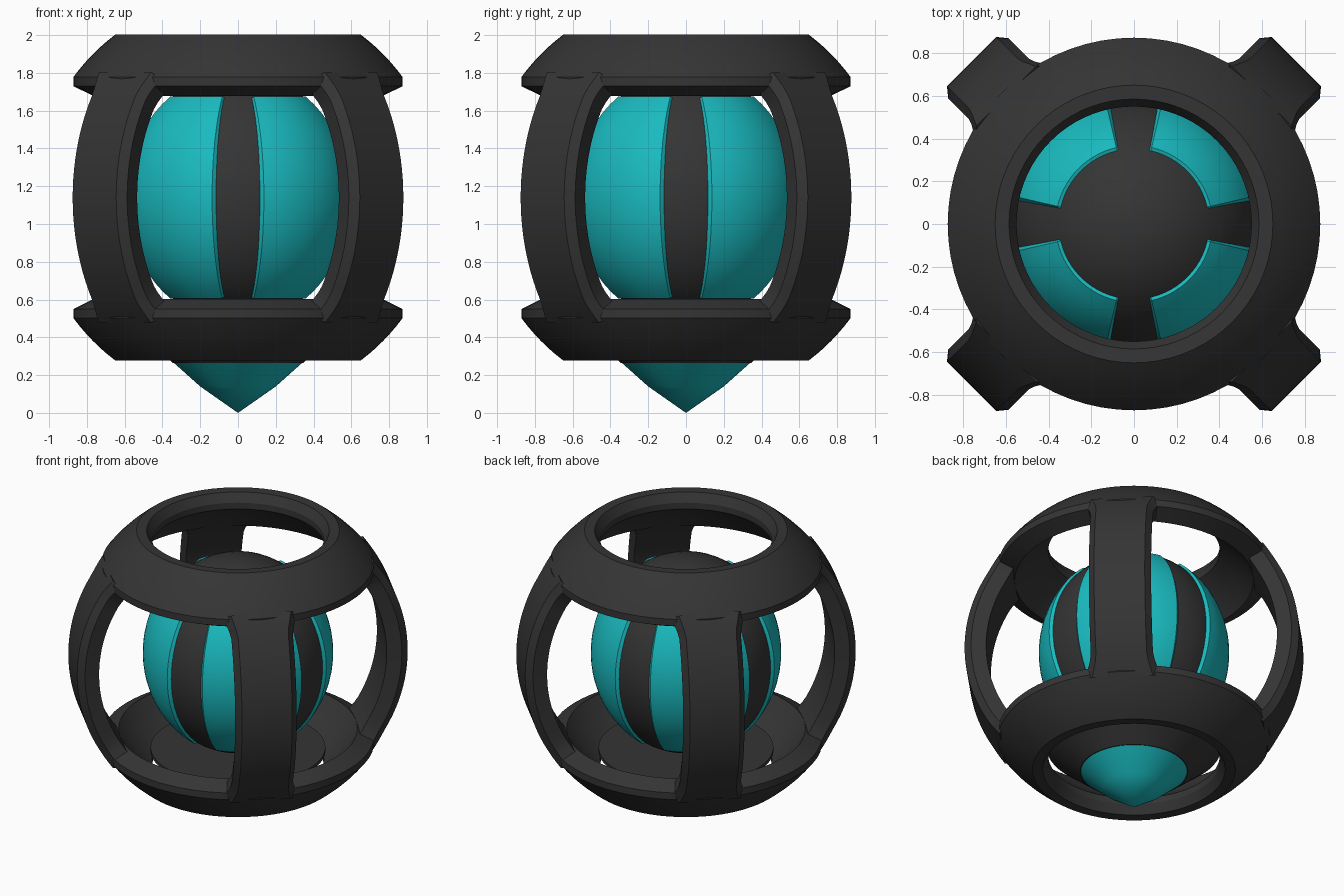
import bpy, bmesh
from math import sin, cos, radians, pi, sqrt, acos

if "Cube" in bpy.data.objects:
    bpy.data.objects.remove(bpy.data.objects["Cube"])

CZ = 1.14                      # height of the sphere centre
R_OUT, R_IN = 1.08, 0.935      # cage shell radii
CORE_R, CORE_H = 0.61, 0.67    # core ellipsoid radii


def material(name, rgb):
    m = bpy.data.materials.new(name)
    m.diffuse_color = (*rgb, 1)
    m.use_nodes = True
    m.node_tree.nodes["Principled BSDF"].inputs["Base Color"].default_value = m.diffuse_color
    return m


DARK = material("dark", (0.035, 0.035, 0.035))
TEAL = material("teal", (0.01, 0.5, 0.53))


def finish(name, bm, mat, angle=30):
    bmesh.ops.remove_doubles(bm, verts=bm.verts, dist=1e-5)
    bmesh.ops.recalc_face_normals(bm, faces=bm.faces)
    me = bpy.data.meshes.new(name)
    bm.to_mesh(me)
    bm.free()
    ob = bpy.data.objects.new(name, me)
    bpy.context.collection.objects.link(ob)
    me.materials.append(mat)
    bpy.ops.object.select_all(action='DESELECT')
    bpy.context.view_layer.objects.active = ob
    ob.select_set(True)
    bpy.ops.object.shade_smooth_by_angle(angle=radians(angle))
    return ob


def skin(bm, rows, closed_rows=False, closed_cols=False):
    """Quads between equally long rows of points."""
    vs = [[bm.verts.new(p) for p in r] for r in rows]
    n, m = len(vs), len(vs[0])
    for i in range(n if closed_rows else n - 1):
        for j in range(m if closed_cols else m - 1):
            a, b = vs[i], vs[(i + 1) % n]
            k = (j + 1) % m
            bm.faces.new((a[j], a[k], b[k], b[j]))
    return vs


def lathe(name, profile, mat, closed=False, steps=72):
    bm = bmesh.new()
    rows = [[(r * cos(2 * pi * i / steps), r * sin(2 * pi * i / steps), z)
             for r, z in profile] for i in range(steps)]
    skin(bm, rows, True, closed)
    bmesh.ops.dissolve_degenerate(bm, dist=1e-5, edges=bm.edges)
    return finish(name, bm, mat)


def arc(radius, r0, r1, n):
    """Points on the sphere profile from radius r0 to r1, as (r, height)."""
    a0, a1 = acos(r0 / radius), acos(r1 / radius)
    return [(radius * cos(a0 + (a1 - a0) * i / n),
             radius * sin(a0 + (a1 - a0) * i / n)) for i in range(n + 1)]


# Top and bottom cage rings
ring = ([(0.585, 0.86)] + arc(R_OUT, 0.65, 0.872, 6) + [(0.872, 0.59)]
        + arc(R_IN, 0.765, 0.55, 6) + [(0.55, 0.80)])
lathe("top_ring", [(r, CZ + h) for r, h in ring], DARK, True)
lathe("bottom_ring", [(r, CZ - h) for r, h in ring], DARK, True)

# Four curved columns on the diagonals, flaring where they meet the rings
section = [(0.935, -0.18), (1.03, -0.2), (1.075, -0.163),
           (1.075, 0.163), (1.03, 0.2), (0.935, 0.18)]
for q in range(4):
    d = pi / 4 + q * pi / 2
    bm = bmesh.new()
    rows = []
    for i in range(29):
        t = -1 + 2 * i / 28
        phi = radians(38) * t
        flare = 1 + 0.2 * max(0, (abs(t) - 0.82) / 0.18)
        rows.append([(r * cos(phi) * cos(d) - w * flare * sin(d),
                      r * cos(phi) * sin(d) + w * flare * cos(d),
                      CZ + r * sin(phi)) for r, w in section])
    vs = skin(bm, rows, False, True)
    bm.faces.new(vs[0])
    bm.faces.new(vs[-1])
    finish(f"column_{q + 1}", bm, DARK)

# Dark inner core
lathe("core", [(0.97 * CORE_R * sin(pi * i / 36), CZ - 0.985 * CORE_H * cos(pi * i / 36))
               for i in range(37)], DARK)

# Four raised teal panels with bevelled borders
lat_max = acos(0.35 / CORE_R)


def spread(lo, hi, n, border):
    inner = [lo + border + (hi - lo - 2 * border) * i / n for i in range(n + 1)]
    return [lo] + inner + [hi]


for q in range(4):
    bm = bmesh.new()
    lats = spread(-lat_max, lat_max, 20, radians(2))
    lons = spread(radians(10.5), radians(79.5), 14, radians(2.5))
    rows = []
    for i, la in enumerate(lats):
        row = []
        for j, lo in enumerate(lons):
            edge = i in (0, len(lats) - 1) or j in (0, len(lons) - 1)
            s = 0.955 if edge else 1.0
            a = lo + q * pi / 2
            row.append((s * CORE_R * cos(la) * cos(a), s * CORE_R * cos(la) * sin(a),
                        CZ + s * CORE_H * sin(la)))
        rows.append(row)
    skin(bm, rows)
    finish(f"core_panel_{q + 1}", bm, TEAL)

# Dark dish under the core and the teal point below it
lathe("base_dish", [(0, 0.47), (0.56, 0.47), (0.56, 0.445), (0.345, 0.265), (0, 0.265)], DARK)
lathe("base_point", [(0, 0.275), (0.34, 0.265), (0.2, 0.14), (0, 0)], TEAL)
